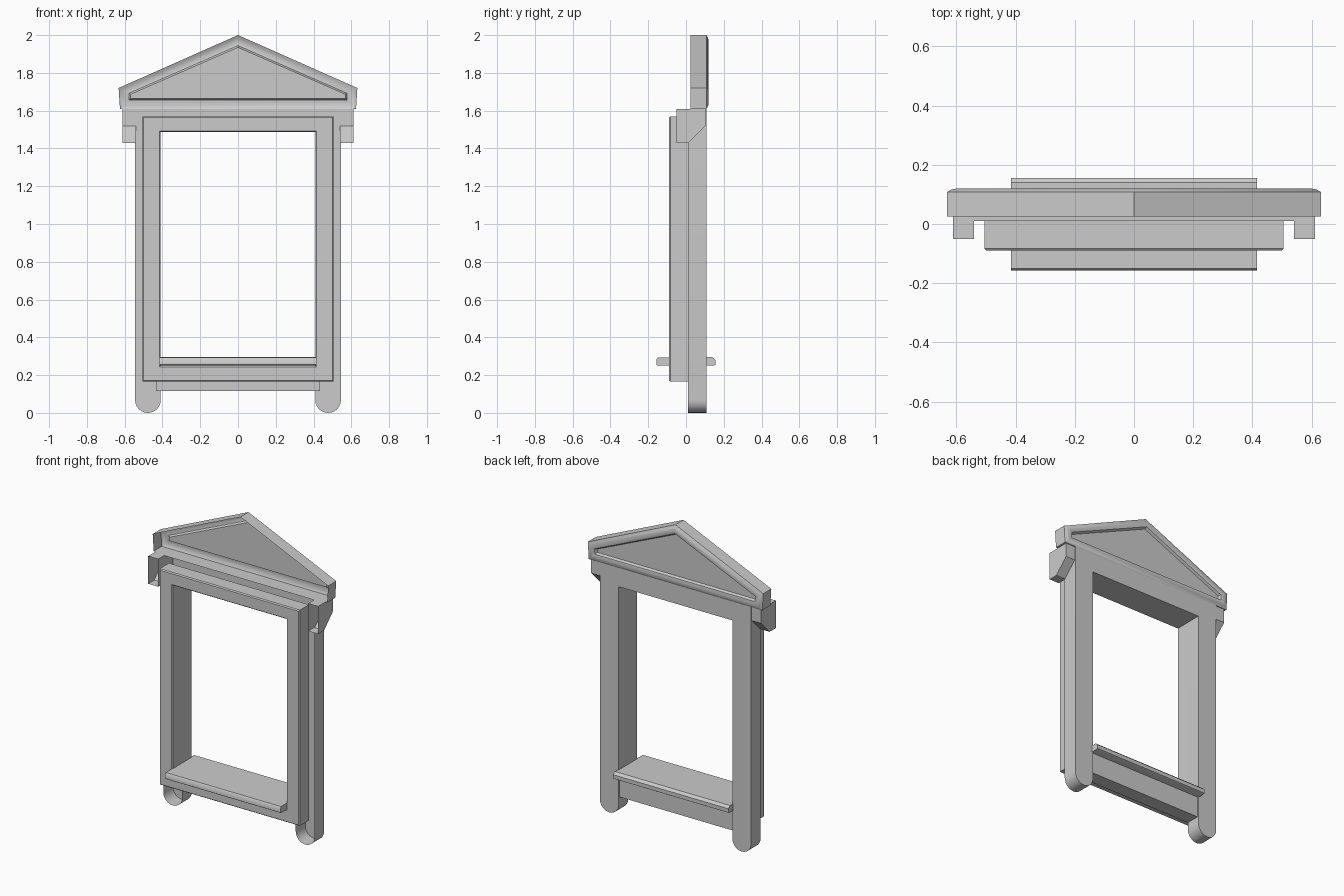
import bpy, bmesh, math

if "Cube" in bpy.data.objects:
    bpy.data.objects.remove(bpy.data.objects["Cube"])


def loft(name, loops, cap_start=False, cap_end=True, open_front=False):
    """Skin a series of equal-length closed loops, optionally capping the ends."""
    bm = bmesh.new()
    rings = [[bm.verts.new(p) for p in loop] for loop in loops]
    n = len(rings[0])
    for a, b in zip(rings, rings[1:]):
        for i in range(n):
            j = (i + 1) % n
            bm.faces.new((a[i], a[j], b[j], b[i]))
    if cap_start:
        bm.faces.new(rings[0][::-1])
    if cap_end:
        bm.faces.new(rings[-1])
    bmesh.ops.recalc_face_normals(bm, faces=bm.faces)
    if open_front:
        bm.normal_update()
        front = [f for f in bm.faces if f.normal.y < -0.99]
        bmesh.ops.delete(bm, geom=front, context='FACES')
    mesh = bpy.data.meshes.new(name)
    bm.to_mesh(mesh)
    bm.free()
    obj = bpy.data.objects.new(name, mesh)
    bpy.context.collection.objects.link(obj)
    bpy.ops.object.select_all(action='DESELECT')
    obj.select_set(True)
    bpy.context.view_layer.objects.active = obj
    bpy.ops.object.shade_smooth_by_angle(angle=math.radians(40))
    return obj


def at_y(profile, y):
    return [(x, y, z) for x, z in profile]


def at_x(profile, x):
    return [(x, y, z) for y, z in profile]


def mirrored(half):
    """Complete a right-half outline with its left half."""
    return half + [(-x, z) for x, z in reversed(half)]


def rect(x, z0, z1):
    return [(-x, z0), (x, z0), (x, z1), (-x, z1)]


# Rear surround: inverted U with rounded feet, hollow at the front
foot_x, foot_r = 0.477, 0.068
foot = [(foot_x - foot_r * math.cos(math.pi * i / 12),
         foot_r - foot_r * math.sin(math.pi * i / 12)) for i in range(13)]
surround = mirrored([(0.409, 1.487)] + foot + [(0.545, 1.61)])
loft("rear_surround", [at_y(surround, 0.01), at_y(surround, 0.108)])

# Rail between the feet
rail = rect(0.435, 0.115, 0.255)
loft("bottom_rail", [at_y(rail, 0.01), at_y(rail, 0.1)])

# Front casing with slightly eased edges
loft("front_casing", [
    at_y(rect(0.505, 0.165, 1.57), 0.01),
    at_y(rect(0.505, 0.165, 1.57), -0.083),
    at_y(rect(0.499, 0.171, 1.564), -0.09),
    at_y(rect(0.416, 0.244, 1.493), -0.09),
    at_y(rect(0.41, 0.25, 1.487), -0.083),
    at_y(rect(0.41, 0.25, 1.487), 0.01),
], cap_end=False)

# Window sill running through the opening
sill = [(-0.157, 0.255), (-0.157, 0.283), (-0.15, 0.292), (0.14, 0.295),
        (0.156, 0.28), (0.156, 0.255), (0.148, 0.25), (-0.15, 0.25)]
loft("sill", [at_x(sill, -0.415), at_x(sill, 0.415)], cap_start=True)

# Brackets under the pediment
bracket = [(-0.05, 1.43), (0.012, 1.43), (0.103, 1.52), (0.103, 1.61), (-0.05, 1.61)]
for side, label in ((-1, "left"), (1, "right")):
    loft(label + "_bracket", [at_x(bracket, side * 0.54), at_x(bracket, side * 0.612)],
         cap_start=True, open_front=True)


# Pediment: hollow shell with a rolled rim and recessed panel at the back
def gable(t):
    """Outline blended from the outer edge (t=0) to the panel edge (t=1)."""
    outer = [(0.625, 1.61), (0.632, 1.72), (0, 2.0), (-0.632, 1.72), (-0.625, 1.61)]
    inner = [(0.568, 1.665), (0.568, 1.687), (0, 1.935), (-0.568, 1.687), (-0.568, 1.665)]
    return [(a + (c - a) * t, b + (d - b) * t) for (a, b), (c, d) in zip(outer, inner)]


loft("pediment", [at_y(gable(t), y) for t, y in
                  ((0, 0.025), (0, 0.108), (0.25, 0.117), (0.55, 0.12), (0.85, 0.115), (1, 0.1))])
